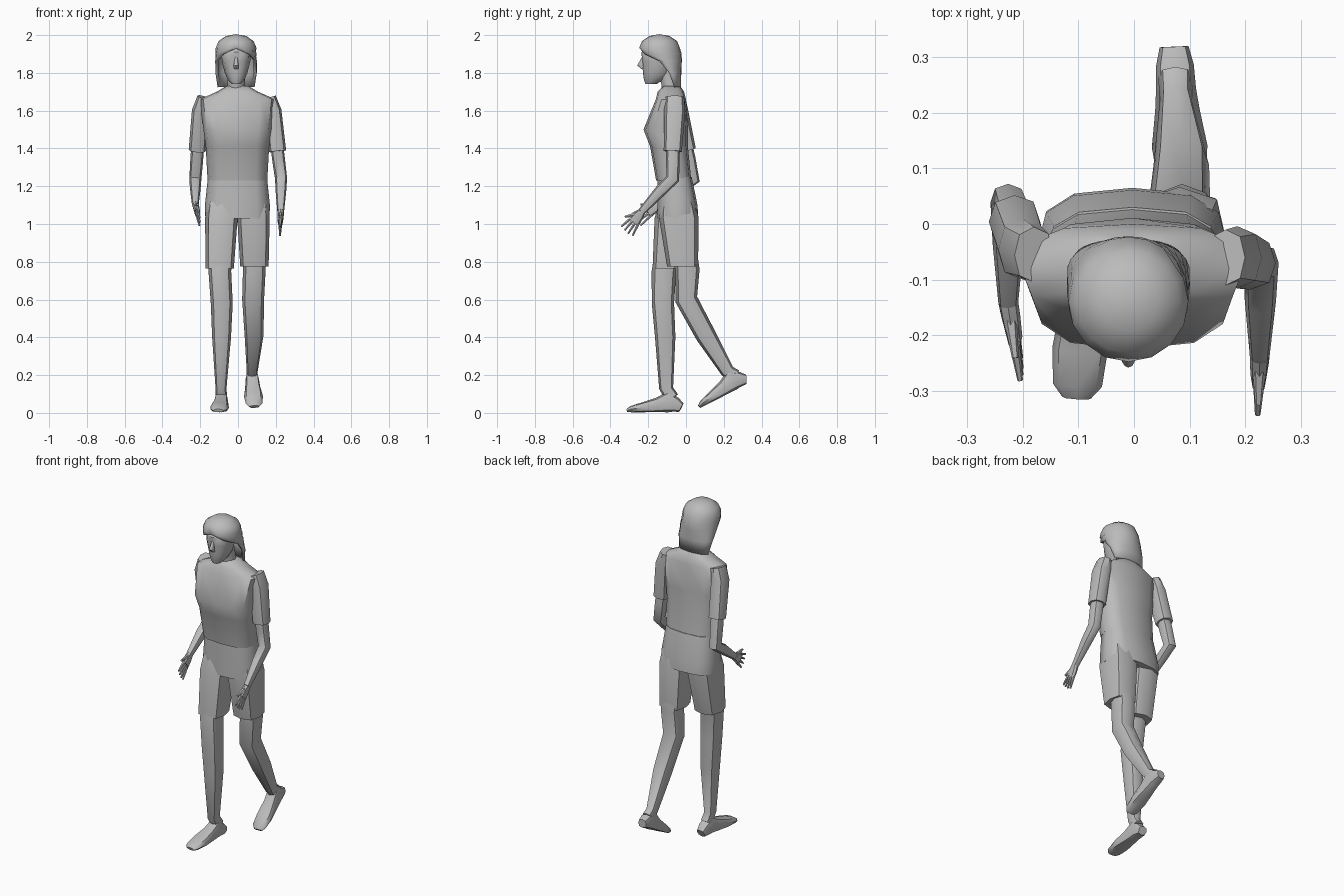
import bpy, bmesh, math
from mathutils import Vector

default_cube = bpy.data.objects.get("Cube")
if default_cube:
    bpy.data.objects.remove(default_cube, do_unlink=True)

grey = bpy.data.materials.new("plain grey")
grey.use_nodes = True
grey.diffuse_color = (0.5, 0.5, 0.5, 1)
grey.node_tree.nodes["Principled BSDF"].inputs["Base Color"].default_value = grey.diffuse_color

HEAD_X = -.01


def finish(name, bm, sharp_angle=45):
    bmesh.ops.recalc_face_normals(bm, faces=bm.faces)
    mesh = bpy.data.meshes.new(name)
    bm.to_mesh(mesh)
    bm.free()
    mesh.materials.append(grey)
    for face in mesh.polygons:
        face.use_smooth = True
    mesh.set_sharp_from_angle(angle=math.radians(sharp_angle))
    obj = bpy.data.objects.new(name, mesh)
    bpy.context.collection.objects.link(obj)
    return obj


def bridge(bm, lower, upper, closed):
    count = len(lower)
    for k in range(count if closed else count - 1):
        after = (k + 1) % count
        bm.faces.new((lower[k], lower[after], upper[after], upper[k]))


def rounded(value, power):
    return math.copysign(abs(value) ** power, value)


def loft(name, rings, sides=8, power=.85, level=False):
    """Skin rings of (centre, half width, half depth), square to their path or level."""
    bm = bmesh.new()
    loops = []
    last = len(rings) - 1
    for i, (centre, width, depth) in enumerate(rings):
        along = Vector((0, 0, 1))
        if not level:
            before, after = rings[max(i - 1, 0)][0], rings[min(i + 1, last)][0]
            along = (after - before).normalized()
        across = Vector((1, 0, 0))
        across = (across - along * across.dot(along)).normalized()
        outward = along.cross(across)
        loop = []
        for k in range(sides):
            angle = math.tau * k / sides
            side_step = across * width * rounded(math.cos(angle), power)
            depth_step = outward * depth * rounded(math.sin(angle), power)
            loop.append(bm.verts.new(centre + side_step + depth_step))
        loops.append(loop)
    for lower, upper in zip(loops, loops[1:]):
        bridge(bm, lower, upper, closed=True)
    bm.faces.new(loops[0])
    bm.faces.new(loops[-1])
    return finish(name, bm)


def stack(name, x, levels, power):
    """Level loft from (height, y, half width, half depth)."""
    rings = [(Vector((x, y, z)), width, depth) for z, y, width, depth in levels]
    return loft(name, rings, sides=12, power=power, level=True)


# Shirt and upper shorts
stack("shirt", -.003, [
    (1.73, -.075, .06, .045), (1.7, -.08, .11, .07), (1.66, -.08, .2, .08),
    (1.5, -.107, .18, .118), (1.41, -.09, .168, .1), (1.23, -.065, .158, .093)], .7)
stack("shorts_hips", -.003, [
    (1.25, -.06, .156, .09), (1.1, -.045, .172, .106), (1.03, -.043, .17, .108)], .7)


def foot(side, heel, pitch, turn):
    # distance from heel, half width, half thickness
    profile = [(0, .026, .025), (.03, .034, .04), (.07, .036, .056), (.12, .04, .04),
               (.2, .05, .027), (.265, .044, .017), (.287, .026, .009)]
    forward = Vector((turn, -math.cos(pitch), -math.sin(pitch)))
    upward = Vector((0, -math.sin(pitch), math.cos(pitch)))
    rings = []
    for distance, width, thickness in profile:
        rings.append((heel + forward * distance + upward * thickness, width, thickness))
    loft(side + "_foot", rings, power=.75)


def leg(side, hip, hem, knee, calf, ankle, heel, pitch, turn):
    loft(side + "_shorts_leg", [
        (hip, .078, .09), (hip.lerp(hem, .25), .086, .105), (hem, .075, .082)],
        power=.7, level=True)
    thigh = hem.lerp(knee, .1)
    thigh.y = knee.y + .005
    instep = ankle.lerp(heel, .4)
    loft(side + "_leg", [
        (thigh.lerp(hip, .3), .06, .065), (thigh, .06, .065), (knee, .058, .059),
        (calf, .05, .054), (ankle, .029, .037), (instep, .03, .036)])
    foot(side, heel, pitch, turn)


# Legs: the right one stands, the left one trails on its toe
leg("right", hip=Vector((-.085, -.05, 1.12)), hem=Vector((-.097, -.095, .765)),
    knee=Vector((-.086, -.122, .58)), calf=Vector((-.087, -.11, .4)),
    ankle=Vector((-.09, -.105, .13)), heel=Vector((-.083, -.025, .003)),
    pitch=0, turn=-.07)
leg("left", hip=Vector((.08, -.045, 1.12)), hem=Vector((.087, -.018, .775)),
    knee=Vector((.08, .002, .6)), calf=Vector((.085, .105, .41)),
    ankle=Vector((.075, .22, .22)), heel=Vector((.072, .33, .155)),
    pitch=math.radians(27), turn=.05)


def hand(side, wrist, tip):
    reach = tip - wrist
    along = reach.normalized()
    spread = Vector((0, along.z, -along.y)).normalized()
    palm = wrist + reach * .2
    knuckles = wrist + reach * .5
    loft(side + "_palm", [(wrist, .018, .02), (palm, .017, .028), (knuckles, .014, .033)])
    for i in range(4):
        offset = spread * (i - 1.5) * .016
        base = knuckles + offset - along * .008
        end = tip + offset * 1.6 - along * abs(i - 1.3) * .006
        loft(f"{side}_finger_{i + 1}", [(base, .01, .009), (end, .005, .005)], sides=6)
    thumb_end = wrist + reach * .55 + spread * .055
    loft(side + "_thumb", [(palm + spread * .015, .012, .012), (thumb_end, .006, .006)],
         sides=6)


def arm(side, shoulder, sleeve_top, hem, elbow, wrist, tip):
    loft(side + "_sleeve", [(shoulder, .036, .05), (sleeve_top, .044, .056), (hem, .046, .048)])
    forearm = elbow.lerp(wrist, .42)
    forearm.z += .005
    loft(side + "_arm", [
        (hem.lerp(sleeve_top, .25), .034, .036), (hem.lerp(elbow, .3), .034, .036),
        (elbow, .032, .036), (forearm, .028, .031), (wrist, .018, .02)])
    hand(side, wrist, tip)


# Arms: the right one swings back with a bent elbow, the left one forward
arm("right", shoulder=Vector((-.18, -.055, 1.67)), sleeve_top=Vector((-.2, -.045, 1.6)),
    hem=Vector((-.215, .005, 1.39)), elbow=Vector((-.226, .038, 1.235)),
    wrist=Vector((-.226, -.14, 1.105)), tip=Vector((-.203, -.268, 1.02)))
arm("left", shoulder=Vector((.165, -.06, 1.67)), sleeve_top=Vector((.186, -.06, 1.6)),
    hem=Vector((.209, -.07, 1.385)), elbow=Vector((.228, -.07, 1.24)),
    wrist=Vector((.226, -.235, 1.065)), tip=Vector((.222, -.318, .955)))

# Neck, head and nose
stack("neck", HEAD_X, [(1.66, -.075, .055, .05), (1.74, -.085, .046, .045),
                       (1.83, -.11, .048, .048)], 1)
stack("head", HEAD_X, [
    (1.742, -.185, .025, .03), (1.765, -.168, .045, .055), (1.8, -.153, .06, .075),
    (1.86, -.15, .075, .082), (1.91, -.15, .078, .086), (1.955, -.14, .055, .055)], .9)
stack("nose", HEAD_X, [(1.885, -.225, .007, .008), (1.84, -.238, .013, .02),
                       (1.82, -.225, .012, .012)], 1)


# Hair: arcs round the back of the head, closed by a dome over the crown
def hair_arc(bm, z, y, width, depth, span):
    arc = []
    for k in range(17):
        angle = math.radians(span) * (k / 8 - 1)
        arc.append(bm.verts.new((HEAD_X + width * math.sin(angle),
                                 y + depth * math.cos(angle), z)))
    return arc


bm = bmesh.new()
arcs = [hair_arc(bm, *level) for level in [
    (1.725, -.062, .09, .028, 92), (1.8, -.083, .102, .05, 96),
    (1.865, -.115, .103, .085, 106), (1.9, -.133, .101, .102, 140)]]
for elevation in (0, 30, 60, 89):
    rise = math.radians(elevation)
    radius = .1 * math.cos(rise)
    arcs.append(hair_arc(bm, 1.93 + .067 * math.sin(rise), -.14, radius, radius, 180))
for lower, upper in zip(arcs, arcs[1:]):
    bridge(bm, lower, upper, closed=False)
bmesh.ops.remove_doubles(bm, verts=bm.verts, dist=.004)
hair = finish("hair", bm, sharp_angle=60)
thickness = hair.modifiers.new("thickness", "SOLIDIFY")
thickness.thickness = .016
thickness.offset = 0
